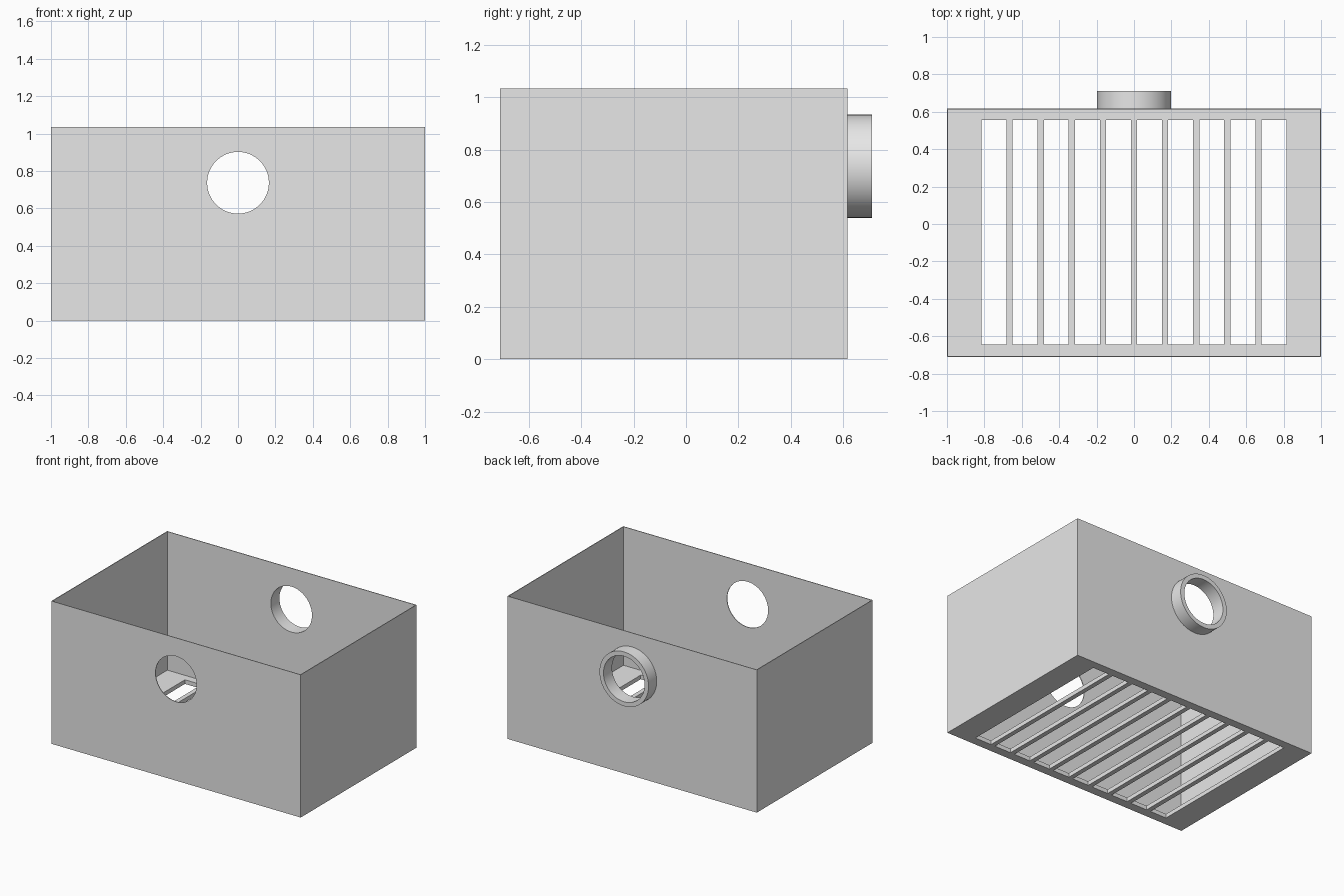
import bpy
import math

cube = bpy.data.objects.get("Cube")
if cube:
    bpy.data.objects.remove(cube, do_unlink=True)

FRONT, BACK, HEIGHT = -0.71, 0.617, 1.035
WALL, FLOOR = 0.005, 0.03
HOLE_Z, BORE, COLLAR = 0.737, 0.165, 0.197

grey = bpy.data.materials.new("light grey")
grey.use_nodes = True
grey.diffuse_color = (0.8, 0.8, 0.8, 1)
grey.node_tree.nodes["Principled BSDF"].inputs["Base Color"].default_value = (0.8, 0.8, 0.8, 1)


def box(name, low, high):
    bpy.ops.mesh.primitive_cube_add(size=1, location=[(a + b) / 2 for a, b in zip(low, high)])
    ob = bpy.context.object
    ob.name = name
    ob.scale = [b - a for a, b in zip(low, high)]
    bpy.ops.object.transform_apply(location=True, rotation=True, scale=True)
    ob.data.materials.append(grey)
    return ob


def tube(name, radius, y0, y1):
    bpy.ops.mesh.primitive_cylinder_add(
        vertices=64, radius=radius, depth=y1 - y0,
        location=(0, (y0 + y1) / 2, HOLE_Z), rotation=(math.pi / 2, 0, 0))
    ob = bpy.context.object
    ob.name = name
    bpy.ops.object.transform_apply(location=True, rotation=True, scale=True)
    ob.data.materials.append(grey)
    return ob


def cut(target, cutter):
    cutter.hide_render = True
    bpy.context.view_layer.objects.active = target
    mod = target.modifiers.new("cut", "BOOLEAN")
    mod.operation = "DIFFERENCE"
    mod.solver = "EXACT"
    mod.object = cutter
    bpy.ops.object.modifier_apply(modifier=mod.name)
    bpy.data.objects.remove(cutter, do_unlink=True)


def smooth(ob):
    bpy.ops.object.select_all(action="DESELECT")
    ob.select_set(True)
    bpy.context.view_layer.objects.active = ob
    bpy.ops.object.shade_smooth_by_angle(angle=math.radians(30))


# Open box with thin walls
body = box("slatted_box", (-1, FRONT, 0), (1, BACK, HEIGHT))
cut(body, box("cavity", (-1 + WALL, FRONT + WALL, FLOOR), (1 - WALL, BACK - WALL, HEIGHT + 0.2)))

# Ten slots through the floor, leaving nine slats
PITCH, SLOT = 0.1663, 0.133
for i in range(10):
    x = (i - 4.5) * PITCH
    cut(body, box("slot", (x - SLOT / 2, -0.645, -0.1), (x + SLOT / 2, 0.556, 0.1)))

# Round openings in the front and back walls
cut(body, tube("bore", BORE, -1, 1))
smooth(body)

# Pipe collar on the back wall
collar = tube("pipe_collar", COLLAR, BACK - WALL / 2, 0.71)
cut(collar, tube("collar_bore", BORE, 0.4, 1))
smooth(collar)
